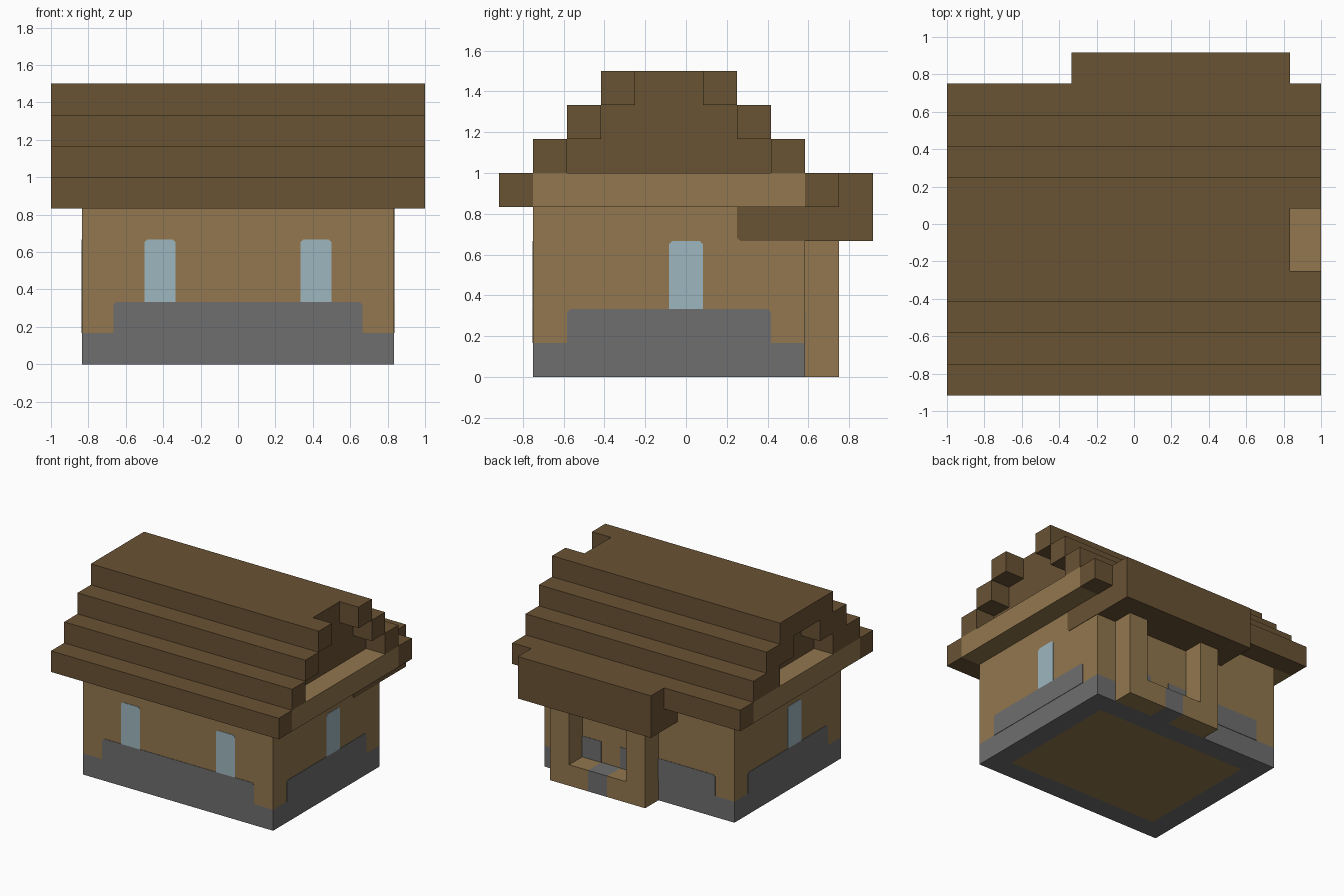
import bpy
import bmesh
from mathutils import Vector

if "Cube" in bpy.data.objects:
    bpy.data.objects.remove(bpy.data.objects["Cube"])

# Everything is laid out on a block grid of 12 x 11 x 9 units
UNIT = 1 / 6
ORIGIN = Vector((6, 5.5, 0))
THICK = 0.02   # painted plate thickness, in blocks
CUT = 0.09     # clipped plate corner, in blocks


def linear(c):
    c /= 255
    return c / 12.92 if c <= 0.04045 else ((c + 0.055) / 1.055) ** 2.4


def material(name, *rgb):
    mat = bpy.data.materials.new(name)
    mat.use_nodes = True
    color = tuple(linear(c) for c in rgb) + (1,)
    mat.diffuse_color = color
    bsdf = mat.node_tree.nodes["Principled BSDF"]
    bsdf.inputs["Base Color"].default_value = color
    bsdf.inputs["Roughness"].default_value = 0.9
    return mat


BROWN = material("dark brown timber", 105, 82, 52)
TAN = material("tan wall", 146, 119, 78)
STONE = material("grey stone", 110, 110, 110)
GLASS = material("pale blue glass", 158, 183, 191)


def finish(name, bm, mat):
    for v in bm.verts:
        v.co = (v.co - ORIGIN) * UNIT
    bmesh.ops.recalc_face_normals(bm, faces=bm.faces)
    mesh = bpy.data.meshes.new(name)
    bm.to_mesh(mesh)
    bm.free()
    mesh.materials.append(mat)
    obj = bpy.data.objects.new(name, mesh)
    bpy.context.collection.objects.link(obj)
    return obj


def blocks(name, mat, *spans):
    """One object made of boxes, each given as x, y and z ranges."""
    bm = bmesh.new()
    for span in spans:
        low = Vector([s[0] for s in span])
        high = Vector([s[1] for s in span])
        for v in bmesh.ops.create_cube(bm, size=1)["verts"]:
            v.co = (low + high) / 2 + v.co * (high - low)
    return finish(name, bm, mat)


def plate(name, mat, wall, u, z, cuts="AB"):
    """Thin panel on a wall; cuts names clipped corners: A, B top, C bottom low-u."""
    a, b, c = (CUT if k in cuts else 0 for k in "ABC")
    outline = [(u[0] + c, z[0]), (u[1], z[0]), (u[1], z[1] - b), (u[1] - b, z[1]),
               (u[0] + a, z[1]), (u[0], z[1] - a), (u[0], z[0] + c)]
    outline = list(dict.fromkeys(outline))
    place = {"front": lambda p, q: (p, 1, q), "back": lambda p, q: (p, 9, q),
             "left": lambda p, q: (11, p, q), "right": lambda p, q: (1, p, q)}[wall]
    out = {"front": (0, -1, 0), "back": (0, 1, 0),
           "left": (1, 0, 0), "right": (-1, 0, 0)}[wall]
    bm = bmesh.new()
    face = bm.faces.new([bm.verts.new(place(p, q)) for p, q in outline])
    new = bmesh.ops.extrude_face_region(bm, geom=[face])["geom"]
    moved = [g for g in new if isinstance(g, bmesh.types.BMVert)]
    bmesh.ops.translate(bm, verts=moved, vec=Vector(out) * THICK)
    return finish(name, bm, mat)


# Foundation ring, floor and walls
blocks("foundation", STONE,
       ((1, 11), (1, 2), (0, 1)), ((1, 11), (8, 9), (0, 1)),
       ((1, 2), (2, 8), (0, 1)), ((10, 11), (2, 8), (0, 1)))
blocks("floor", TAN, ((2, 10), (2, 8), (0, 1)))
blocks("walls", TAN, ((1, 11), (1, 9), (1, 5)))

# Raised stone courses on each wall
plate("front_stone", STONE, "front", (2, 10), (1, 2))
for side in ("left", "right"):
    plate(side + "_stone", STONE, side, (2, 8), (1, 2))
plate("back_stone_wide", STONE, "back", (2, 7), (1, 2), "A")
plate("back_stone_narrow", STONE, "back", (8, 10), (1, 2), "B")

# Windows
for i, x in enumerate((3, 8)):
    plate(f"front_window_{i + 1}", GLASS, "front", (x, x + 1), (2, 4))
plate("left_window", GLASS, "left", (5, 6), (2, 4))
plate("right_window", GLASS, "right", (4, 5), (2, 4))

# Stepped roof: core, then the projecting steps at both gable ends
rows = range(4)
blocks("roof_core", BROWN, *[((1, 11), (k, 10 - k), (5 + k, 6 + k)) for k in rows])
for name, x, width in (("left", (11, 12), 1), ("right", (0, 1), 2)):
    steps = []
    for k in rows:
        w = width if k else 1
        z = (5 + k, 6 + k)
        if k + w == 5:
            steps.append((x, (k, 10 - k), z))
        else:
            steps += [(x, (k, k + w), z), (x, (10 - k - w, 10 - k), z)]
    blocks(name + "_gable_steps", BROWN, *steps)
    blocks(name + "_gable_ledge", TAN, (x, (1, 9), (5, 6)))

# Back porch: posts, sill with a stone middle, and its roof
blocks("porch_frame", TAN,
       ((5, 6), (9, 10), (0, 4)), ((9, 10), (9, 10), (0, 4)),
       ((6, 7), (9, 10), (0, 1)), ((8, 9), (9, 10), (0, 1)))
blocks("porch_step", STONE, ((7, 8), (9, 10), (0, 1)))
blocks("porch_roof", BROWN, ((4, 11), (9, 11), (4, 5)), ((4, 11), (10, 11), (5, 6)))
plate("porch_beam_end", BROWN, "left", (7, 9), (4, 5), "C")
